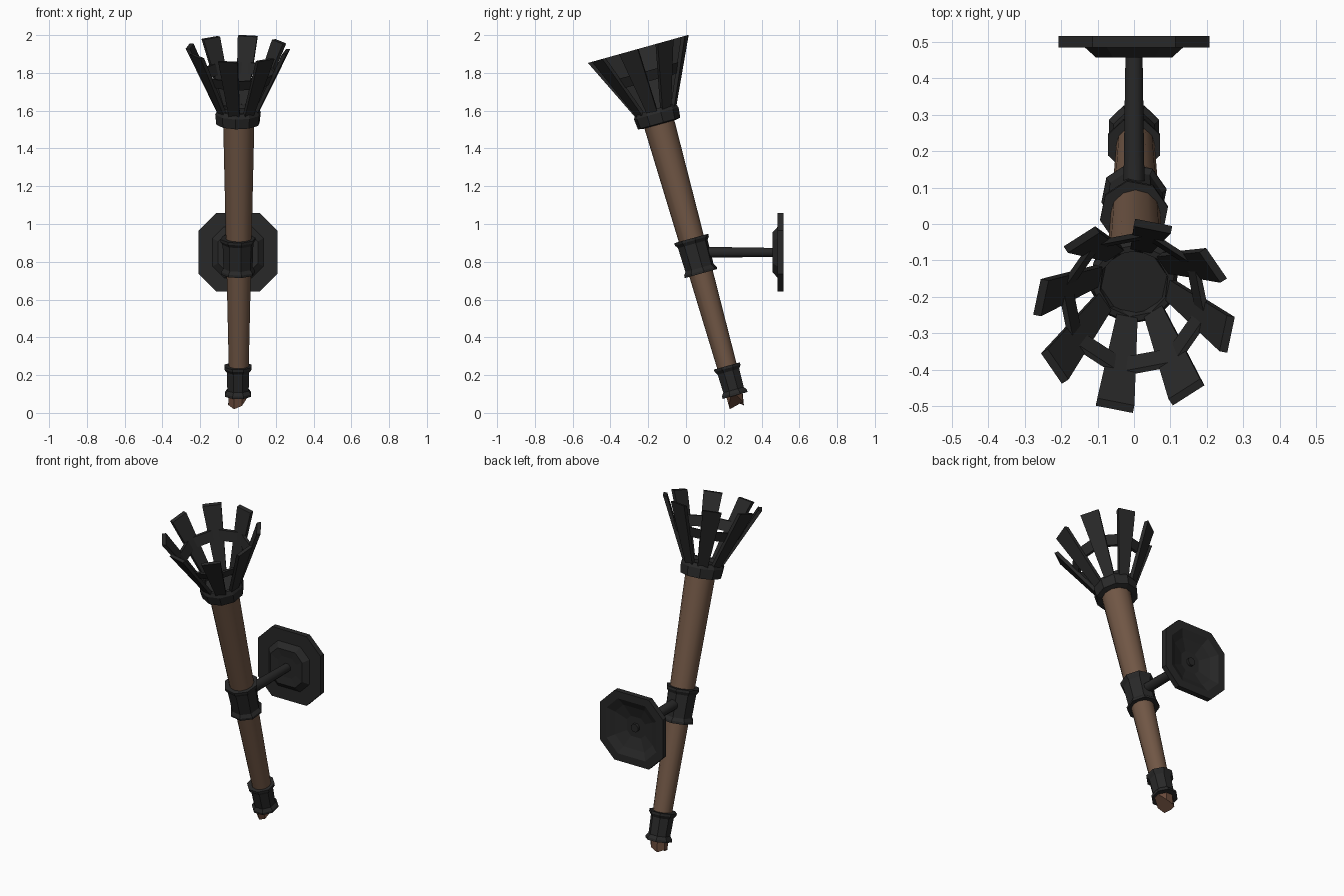
import bpy, bmesh, math
from math import sin, cos, pi, radians
from mathutils import Matrix, Vector

cube = bpy.data.objects.get("Cube")
if cube:
    bpy.data.objects.remove(cube, do_unlink=True)


def material(name, color):
    m = bpy.data.materials.new(name)
    m.use_nodes = True
    m.diffuse_color = color
    b = m.node_tree.nodes["Principled BSDF"]
    b.inputs["Base Color"].default_value = color
    b.inputs["Roughness"].default_value = 0.8
    return m


IRON = material("dark iron", (0.021, 0.021, 0.021, 1))
WOOD = material("brown wood", (0.165, 0.095, 0.06, 1))
CUT = material("cut wood", (0.14, 0.068, 0.043, 1))

# Frame of the leaning handle: local z runs up the handle
LEAN = Matrix.Translation((0, 0.28, 0.02)) @ Matrix.Rotation(radians(15.6), 4, 'X')
# Frame of the wall bracket: local z runs back towards the wall
WALL = Matrix.Translation((0, 0, 0.85)) @ Matrix.Rotation(radians(-90), 4, 'X')


def loft(name, rings, mat, frame, closed=False, smooth=True):
    """Skin a list of vertex rings; cap the ends, or join last to first."""
    bm = bmesh.new()
    loops = [[bm.verts.new(frame @ Vector(p)) for p in ring] for ring in rings]
    pairs = list(zip(loops, loops[1:]))
    if closed:
        pairs.append((loops[-1], loops[0]))
    else:
        bm.faces.new(loops[0])
        bm.faces.new(loops[-1])
    n = len(loops[0])
    for a, b in pairs:
        for i in range(n):
            j = (i + 1) % n
            bm.faces.new((a[i], a[j], b[j], b[i]))
    bmesh.ops.recalc_face_normals(bm, faces=bm.faces)
    mesh = bpy.data.meshes.new(name)
    bm.to_mesh(mesh)
    bm.free()
    mesh.materials.append(mat)
    ob = bpy.data.objects.new(name, mesh)
    bpy.context.collection.objects.link(ob)
    if smooth:
        bpy.ops.object.select_all(action='DESELECT')
        ob.select_set(True)
        bpy.context.view_layer.objects.active = ob
        bpy.ops.object.shade_smooth_by_angle(angle=radians(46))
    return ob


def circle(r, z, sides, turn=0.0):
    return [(r * cos(turn + 2 * pi * i / sides), r * sin(turn + 2 * pi * i / sides), z)
            for i in range(sides)]


def lathe(name, profile, sides, mat, frame, turn=0.0, **kw):
    return loft(name, [circle(r, z, sides, turn) for r, z in profile], mat, frame, **kw)


def chamfered(h, z):
    """Square of half size h with cut corners."""
    c = h * 0.55
    return [(h, -c, z), (h, c, z), (c, h, z), (-c, h, z),
            (-h, c, z), (-h, -c, z), (-c, -h, z), (c, -h, z)]


# Wooden handle
SHIFT = Matrix.Translation((0.004, 0, 0))
lathe("handle", [(0.05, 0.1), (0.083, 1.6)], 12, WOOD, SHIFT @ LEAN)

# Whittled tip below the bottom collar
upper = circle(0.05, 0.1, 8, pi / 8)
lower = []
for x, y, z in circle(0.056, 0.0, 8, pi / 8):
    rise = 0.075 * max(x, 0) / 0.052 + 0.03 * max(-x, 0) / 0.052
    lower.append((x, y * 0.75 - 0.008, rise))
loft("handle_tip", [lower, upper], CUT, LEAN, smooth=False)


# Sleeves with flared rims
def sleeve(name, z0, z1, r0, r1, flare, turn):
    t = 0.022
    lathe(name, [(r0 + flare, z0), (r0 + flare, z0 + t * 0.6), (r0, z0 + t * 1.4),
                 (r1, z1 - t * 1.4), (r1 + flare, z1 - t * 0.6), (r1 + flare, z1)],
          8, IRON, LEAN, turn, smooth=False)


sleeve("bottom_collar", 0.075, 0.237, 0.061, 0.064, 0.013, pi / 8)
sleeve("middle_collar", 0.745, 0.938, 0.079, 0.083, 0.012, 0.2)

# Top collar with a recessed cup floor
lathe("top_collar", [(0.09, 1.565), (0.117, 1.57), (0.123, 1.625), (0.112, 1.65),
                     (0.095, 1.65), (0.092, 1.63)], 10, IRON, LEAN, 0.2, smooth=False)

# Flaring basket slats
COUNT, OFFSET = 8, radians(-11.5)
for k in range(COUNT):
    turned = LEAN @ Matrix.Rotation(OFFSET + 2 * pi * k / COUNT, 4, 'Z')
    rings = []
    for r, z, w in ((0.1, 1.615, 0.027), (0.272, 1.98, 0.052)):
        rings.append([(r, -w, z), (r, w, z), (r - 0.022, w, z), (r - 0.022, -w, z)])
    loft(f"basket_slat_{k + 1}", rings, IRON, turned, smooth=False)

# Band joining the slats
lathe("basket_band", [(0.187, 1.80), (0.213, 1.855), (0.198, 1.855), (0.172, 1.80)],
      COUNT, IRON, LEAN, OFFSET, closed=True, smooth=False)

# Wall bracket arm
lathe("bracket_arm", [(0.032, 0.07), (0.025, 0.49)], 8, IRON, WALL, pi / 8)

# Wall plate: stepped front, hollow back
plate = [(0.06, 0.463), (0.105, 0.458), (0.135, 0.485), (0.208, 0.485), (0.208, 0.517),
         (0.165, 0.517), (0.125, 0.495), (0.06, 0.475)]
loft("wall_plate", [chamfered(h, z) for h, z in plate], IRON, WALL, smooth=False)
